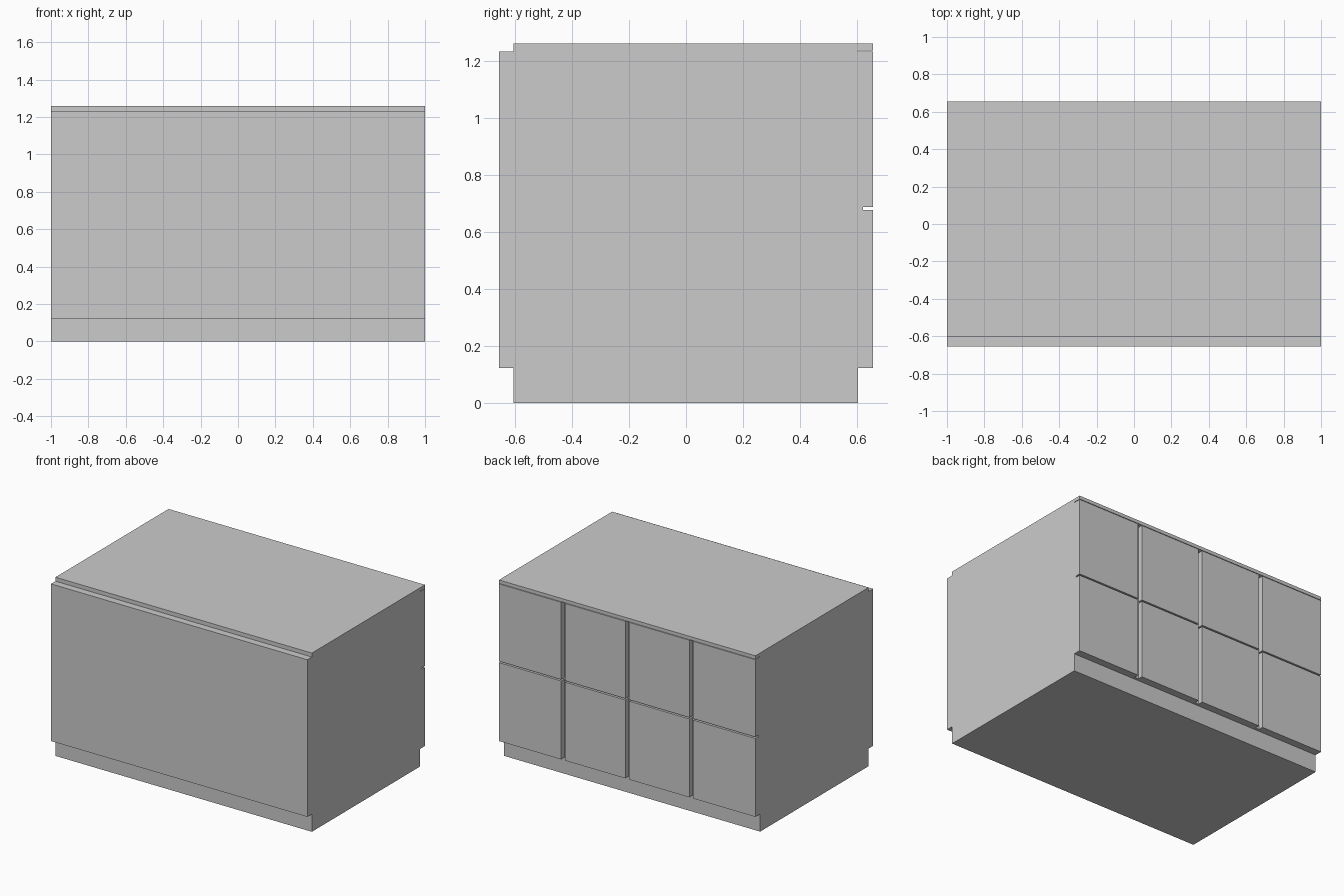
import bpy
import bmesh
from mathutils import Vector

if "Cube" in bpy.data.objects:
    bpy.data.objects.remove(bpy.data.objects["Cube"])


def box(name, lo, hi):
    """Axis-aligned box between two corners."""
    lo, hi = Vector(lo), Vector(hi)
    bm = bmesh.new()
    bmesh.ops.create_cube(bm, size=1.0)
    for v in bm.verts:
        v.co = Vector(((lo[i] + hi[i]) / 2 + v.co[i] * (hi[i] - lo[i])) for i in range(3))
    mesh = bpy.data.meshes.new(name)
    bm.to_mesh(mesh)
    bm.free()
    obj = bpy.data.objects.new(name, mesh)
    bpy.context.collection.objects.link(obj)
    return obj


W = 1.0                      # half width
BACK, FRONT = 0.655, -0.655  # outer faces
Z0, Z1 = 0.124, 1.232        # bottom and top of the cladding

# Cabinet body, including the recessed plinth
box("carcass", (-W, -0.605, 0), (W, 0.602, 1.236))

# Worktop, flush with the doors at the back and set in at the front
box("worktop", (-W, -0.605, 1.236), (W, BACK, 1.26))

# Plain front cladding panel
box("front_panel", (-W, FRONT, Z0), (W, -0.605, Z1))

# Backing board behind the doors
box("door_backing", (-W, 0.602, Z0), (W, 0.62, Z1))

# Four columns of two doors, separated by grooves
gap = 0.03
rows = [("lower", Z0, 0.677), ("upper", 0.687, Z1)]
for col in range(4):
    x0 = -W + col * 0.5 + (gap / 2 if col > 0 else 0)
    x1 = -W + (col + 1) * 0.5 - (gap / 2 if col < 3 else 0)
    for row, za, zb in rows:
        box(f"{row}_door_{col + 1}", (x0, 0.62, za), (x1, BACK, zb))
